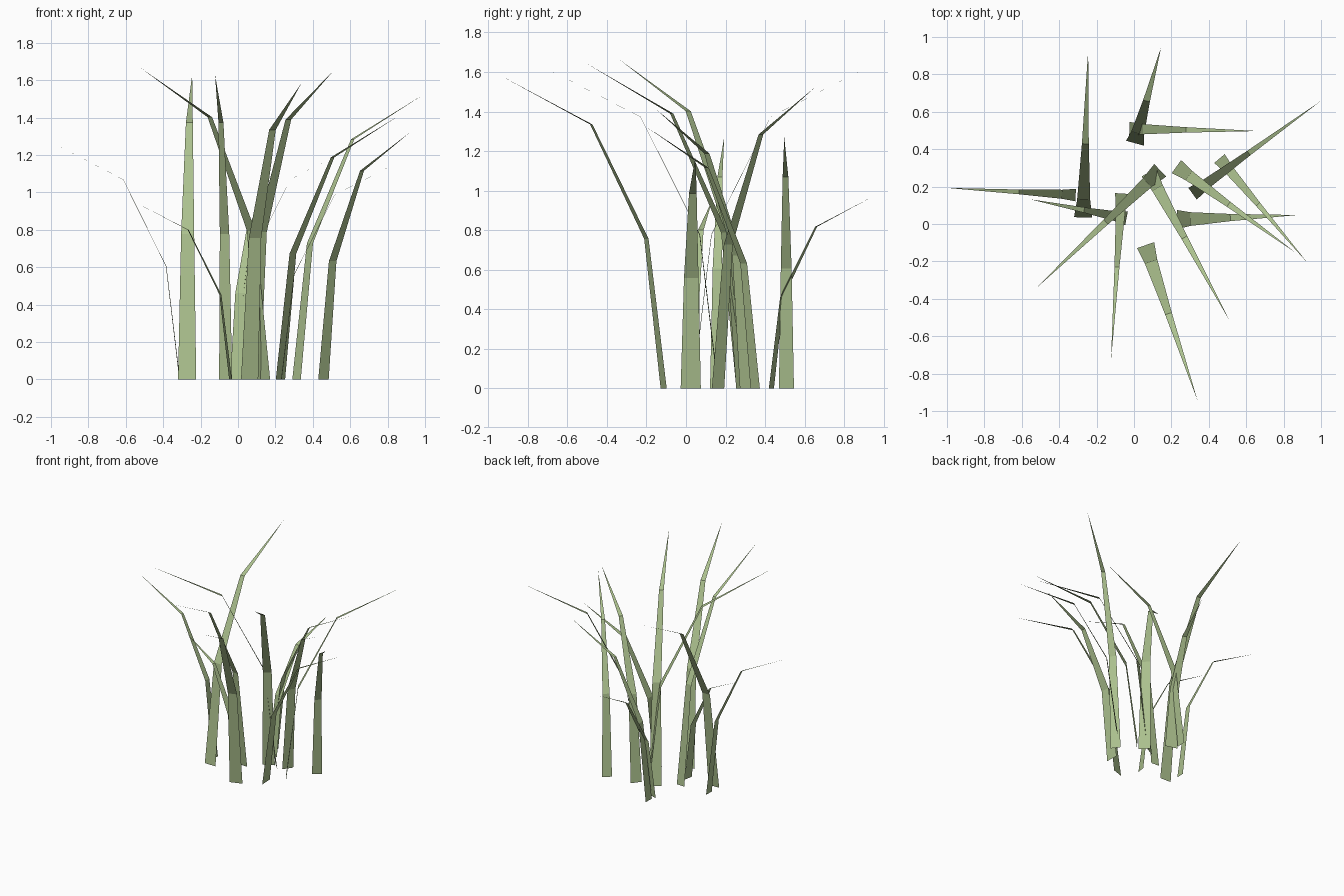
import bpy
import bmesh
from mathutils import Vector

if "Cube" in bpy.data.objects:
    bpy.data.objects.remove(bpy.data.objects["Cube"], do_unlink=True)

# Single flat leaf colour
green = bpy.data.materials.new("grass_green")
green.use_nodes = True
colour = (0.41, 0.53, 0.27, 1.0)
green.diffuse_color = colour
bsdf = green.node_tree.nodes["Principled BSDF"]
bsdf.inputs["Base Color"].default_value = colour
bsdf.inputs["Roughness"].default_value = 0.9

# Shared blade profile: (share of reach, share of height, share of width)
PROFILE = [(0, 0, 1), (0.105, 0.477, 0.72), (0.44, 0.842, 0.38)]


def blade(name, base, tip, height, width):
    """Flat folded strip: two quads and a pointed end, arching from base to tip."""
    start, end = Vector((*base, 0)), Vector((*tip, 0))
    reach = end - start
    side = Vector((-reach.y, reach.x, 0)).normalized()
    bm = bmesh.new()
    rows = []
    for along, up, wide in PROFILE:
        mid = start + reach * along + Vector((0, 0, height * up))
        half = side * width * wide / 2
        rows.append((bm.verts.new(mid - half), bm.verts.new(mid + half)))
    point = bm.verts.new(end + Vector((0, 0, height)))
    for (r0, l0), (r1, l1) in zip(rows, rows[1:]):
        bm.faces.new((r0, r1, l1, l0))
    bm.faces.new((rows[-1][0], point, rows[-1][1]))
    mesh = bpy.data.meshes.new(name)
    bm.to_mesh(mesh)
    bm.free()
    mesh.materials.append(green)
    bpy.context.collection.objects.link(bpy.data.objects.new(name, mesh))


# Blades of the clump: base, tip, height, base width
blade("back_right_blade", (-0.272, 0.035), (-0.245, 0.93), 1.63, 0.097)
blade("back_blade", (0.005, 0.432), (0.145, 0.945), 0.97, 0.098)
blade("back_left_low_blade", (-0.025, 0.508), (0.665, 0.497), 1.27, 0.076)
blade("left_blade", (0.232, 0.024), (0.875, 0.048), 1.17, 0.102)
blade("back_left_tall_blade", (0.313, 0.162), (0.995, 0.655), 1.525, 0.077)
blade("outer_left_blade", (0.457, 0.35), (0.925, -0.205), 1.325, 0.073)
blade("inner_left_blade", (0.227, 0.307), (0.86, -0.15), 1.41, 0.085)
blade("front_left_tall_blade", (0.08, 0.276), (0.51, -0.515), 1.65, 0.09)
blade("front_right_tall_blade", (0.14, 0.287), (-0.52, -0.34), 1.665, 0.092)
blade("front_right_blade", (-0.066, 0.163), (-0.123, -0.73), 1.63, 0.07)
blade("front_blade", (0.062, -0.113), (0.34, -0.945), 1.585, 0.097)
blade("right_blade", (-0.312, 0.155), (-1.0, 0.193), 1.27, 0.067)
blade("right_low_blade", (-0.04, 0.03), (-0.555, 0.132), 0.95, 0.075)
